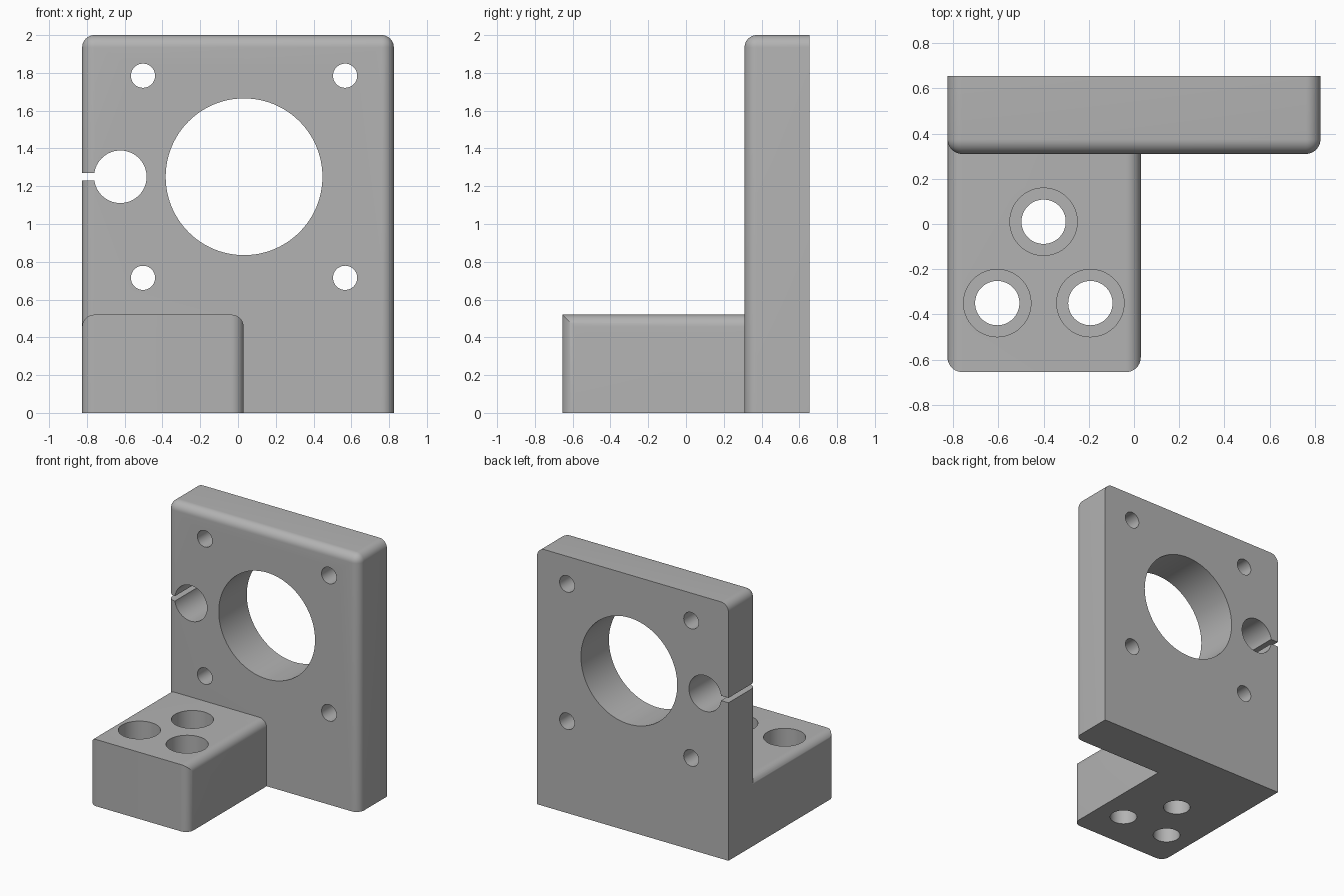
import bpy
import bmesh
from mathutils import Matrix, Vector

if "Cube" in bpy.data.objects:
    bpy.data.objects.remove(bpy.data.objects["Cube"])

W, D, H = 0.825, 0.655, 2.0
PLATE_FRONT, FOOT_RIGHT, FOOT_TOP = 0.31, 0.03, 0.52
FILLET = 0.065

grey = bpy.data.materials.new("plain_grey")
grey.use_nodes = True
colour = (0.45, 0.45, 0.45, 1)
grey.diffuse_color = colour
grey.node_tree.nodes["Principled BSDF"].inputs["Base Color"].default_value = colour


def make_object(name, bm):
    mesh = bpy.data.meshes.new(name)
    bm.to_mesh(mesh)
    bm.free()
    mesh.materials.append(grey)
    obj = bpy.data.objects.new(name, mesh)
    bpy.context.collection.objects.link(obj)
    return obj


def box(name, low, high, rounded=None):
    """Box between two corners; edges picked by the rule get a fillet."""
    low, high = Vector(low), Vector(high)
    bm = bmesh.new()
    bmesh.ops.create_cube(bm, size=1)
    bmesh.ops.scale(bm, vec=high - low, verts=bm.verts)
    bmesh.ops.translate(bm, vec=(low + high) / 2, verts=bm.verts)
    if rounded:
        def chosen(e):
            a, b = (v.co for v in e.verts)
            mid = (a + b) / 2
            along = max(range(3), key=lambda i: abs(a[i] - b[i]))
            front = abs(mid.y - low.y) < 1e-4
            top = abs(mid.z - high.z) < 1e-4
            return rounded(along, front, top)
        bmesh.ops.bevel(bm, geom=[e for e in bm.edges if chosen(e)], offset=FILLET,
                        segments=10, profile=0.5, affect='EDGES')
    return make_object(name, bm)


def cylinder(name, centre, radius, length, axis):
    bm = bmesh.new()
    turn = Matrix.Rotation(1.5707963, 4, 'X') if axis == 'Y' else Matrix()
    bmesh.ops.create_cone(bm, cap_ends=True, segments=96, radius1=radius, radius2=radius,
                          depth=length, matrix=Matrix.Translation(centre) @ turn)
    return make_object(name, bm)


def combine(target, other, operation):
    mod = target.modifiers.new(operation.lower(), 'BOOLEAN')
    mod.operation, mod.solver, mod.object = operation, 'EXACT', other
    bpy.ops.object.select_all(action='DESELECT')
    bpy.context.view_layer.objects.active = target
    target.select_set(True)
    bpy.ops.object.modifier_apply(modifier=mod.name)
    bpy.data.objects.remove(other)


# Upright plate: fillets on the top corners and around the front face
bracket = box("motor_bracket", (-W, PLATE_FRONT, 0), (W, D, H),
              lambda along, front, top: (along == 0 and front and top)
              or (along == 1 and top) or (along == 2 and front))

# Foot block: fillets on its upper side edges and front upright edges
foot = box("foot_block", (-W, -D, 0), (FOOT_RIGHT, 0.5, FOOT_TOP),
           lambda along, front, top: (along == 1 and top) or (along == 2 and front))
combine(bracket, foot, 'UNION')

# Motor opening, its four screw holes and the rod hole
cx, cz = 0.032, 1.25
plate_holes = [(cx, cz, 0.415), (-0.623, cz, 0.139)]
plate_holes += [(cx + sx * 0.535, cz + sz * 0.535, 0.064) for sx in (-1, 1) for sz in (-1, 1)]
for x, z, radius in plate_holes:
    combine(bracket, cylinder("hole_cutter", (x, 0.5, z), radius, 1, 'Y'), 'DIFFERENCE')

# Clamping slot from the rod hole out through the side
combine(bracket, box("slot_cutter", (-1, 0, cz - 0.019), (-0.65, 1, cz + 0.019)), 'DIFFERENCE')

# Counterbored mounting holes through the foot
for x, y in ((-0.4, 0.01), (-0.605, -0.35), (-0.193, -0.35)):
    combine(bracket, cylinder("bolt_cutter", (x, y, 0.3), 0.098, 1, 'Z'), 'DIFFERENCE')
    combine(bracket, cylinder("counterbore_cutter", (x, y, 0.75), 0.149, 1, 'Z'), 'DIFFERENCE')

bpy.ops.object.shade_smooth_by_angle(angle=0.5)
